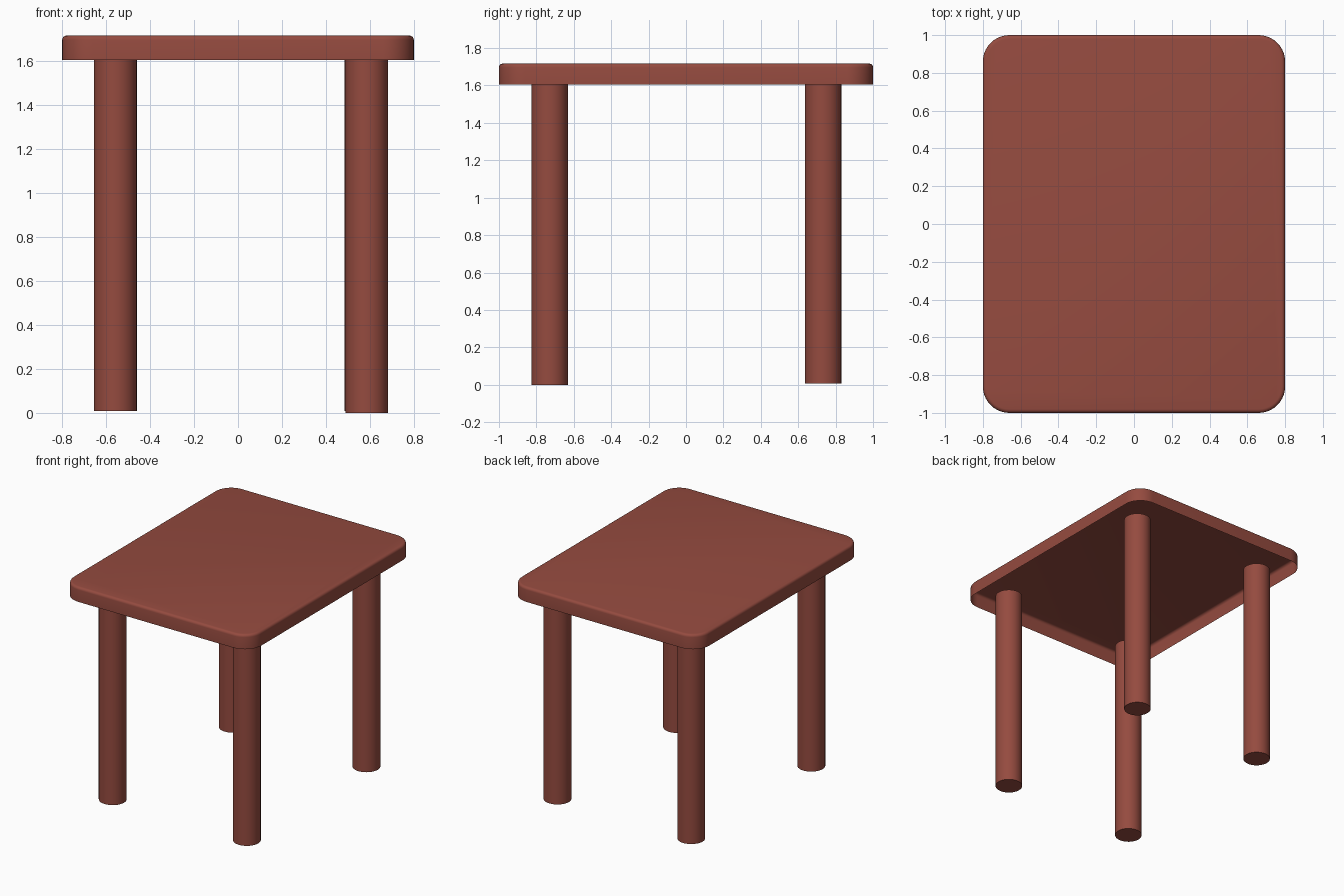
import bpy, bmesh, math

if "Cube" in bpy.data.objects:
    bpy.data.objects.remove(bpy.data.objects["Cube"])

wood = bpy.data.materials.new("red brown wood")
wood.diffuse_color = (0.30, 0.07, 0.05, 1.0)
wood.use_nodes = True
wood.node_tree.nodes["Principled BSDF"].inputs["Base Color"].default_value = wood.diffuse_color


def finish(name, bm):
    bmesh.ops.recalc_face_normals(bm, faces=bm.faces)
    mesh = bpy.data.meshes.new(name)
    bm.to_mesh(mesh)
    bm.free()
    mesh.materials.append(wood)
    obj = bpy.data.objects.new(name, mesh)
    bpy.context.collection.objects.link(obj)
    bpy.ops.object.select_all(action='DESELECT')
    obj.select_set(True)
    bpy.context.view_layer.objects.active = obj
    bpy.ops.object.shade_smooth_by_angle(angle=math.radians(35))
    return obj


def rounded_ring(bm, inset, z, hx=0.8, hy=1.0, radius=0.14, steps=10):
    """Rounded rectangle of vertices, shrunk by inset."""
    r = radius - inset
    verts = []
    for k, (sx, sy) in enumerate([(1, 1), (-1, 1), (-1, -1), (1, -1)]):
        for i in range(steps + 1):
            a = (k + i / steps) * math.pi / 2
            verts.append(bm.verts.new((sx * (hx - radius) + r * math.cos(a),
                                       sy * (hy - radius) + r * math.sin(a), z)))
    return verts


# Table top: a shell open underneath, with a small rounded upper edge
BOTTOM, TOP, EDGE = 1.605, 1.717, 0.02
bm = bmesh.new()
rings = [rounded_ring(bm, 0, BOTTOM)]
for i in range(5):
    a = i / 4 * math.pi / 2
    rings.append(rounded_ring(bm, EDGE * (1 - math.cos(a)), TOP - EDGE + EDGE * math.sin(a)))
for low, high in zip(rings, rings[1:]):
    n = len(low)
    for i in range(n):
        j = (i + 1) % n
        bm.faces.new((low[i], low[j], high[j], high[i]))
cap = bm.faces.new(rings[-1])
cap.normal_update()
bmesh.ops.recalc_face_normals(bm, faces=bm.faces)
if cap.normal.z < 0:
    bmesh.ops.reverse_faces(bm, faces=bm.faces)
finish("table_top", bm)

# Legs: four round posts ending at the lower rim of the top
legs = {
    "front_right_leg": (0.586, -0.729, 0.0),
    "front_left_leg": (-0.558, -0.729, 0.008),
    "back_right_leg": (0.582, 0.733, 0.008),
    "back_left_leg": (-0.558, 0.733, 0.008),
}
for name, (x, y, foot) in legs.items():
    bm = bmesh.new()
    bmesh.ops.create_cone(bm, cap_ends=True, segments=32, radius1=0.0975,
                          radius2=0.0975, depth=BOTTOM - foot)
    bmesh.ops.translate(bm, verts=bm.verts, vec=(x, y, (BOTTOM + foot) / 2))
    finish(name, bm)
